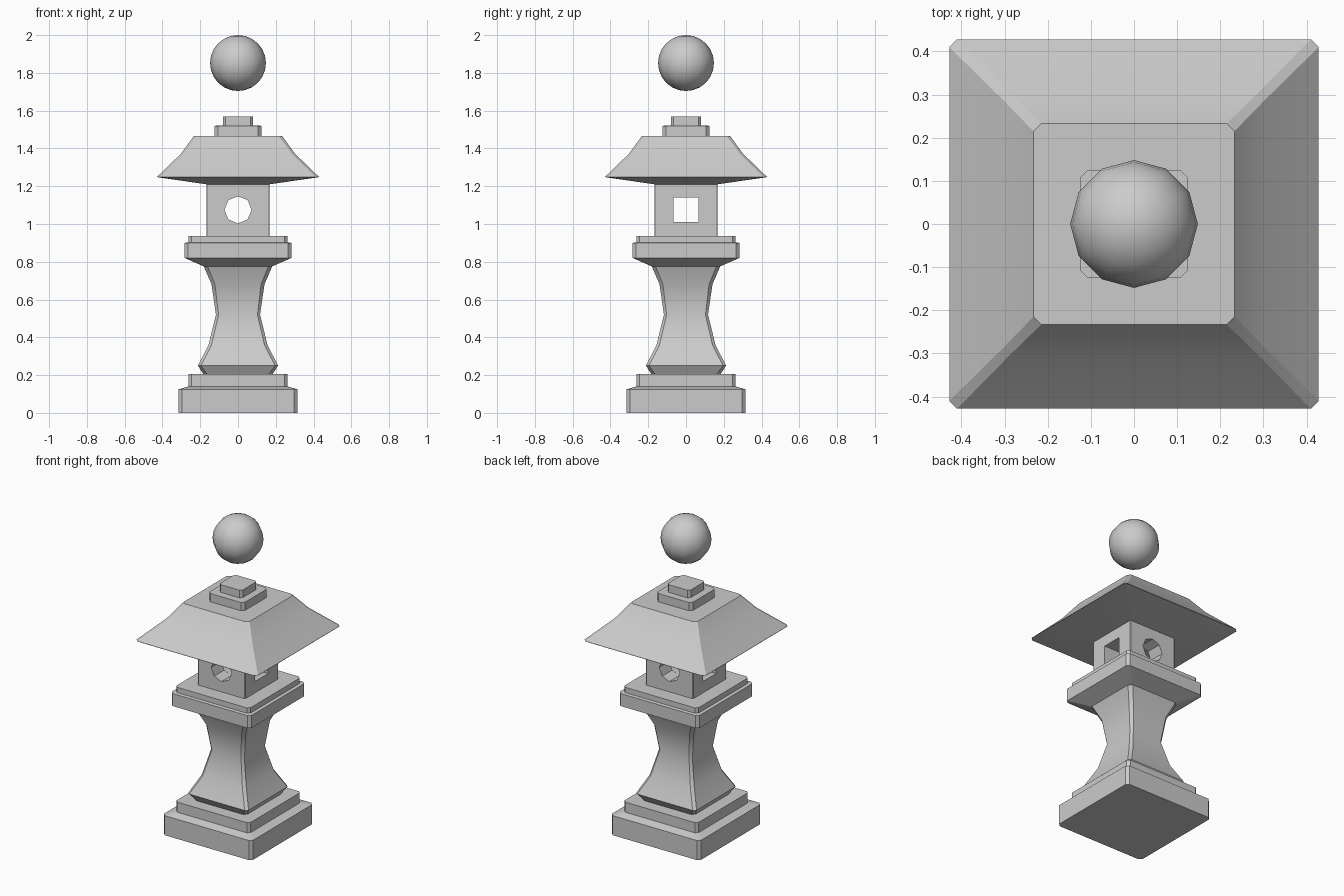
import bpy, bmesh, math

if "Cube" in bpy.data.objects:
    bpy.data.objects.remove(bpy.data.objects["Cube"])


def loft(name, rings, smooth=None):
    """Closed solid from chamfered square rings: (z, half width, corner cut)."""
    bm = bmesh.new()
    loops = []
    for z, h, c in rings:
        k = h - c
        pts = [(k, -h), (h, -k), (h, k), (k, h), (-k, h), (-h, k), (-h, -k), (-k, -h)]
        loops.append([bm.verts.new((x, y, z)) for x, y in pts])
    for a, b in zip(loops, loops[1:]):
        for i in range(8):
            j = (i + 1) % 8
            bm.faces.new((a[i], a[j], b[j], b[i]))
    bm.faces.new(loops[0][::-1])
    bm.faces.new(loops[-1])
    me = bpy.data.meshes.new(name)
    bm.to_mesh(me)
    bm.free()
    ob = bpy.data.objects.new(name, me)
    bpy.context.collection.objects.link(ob)
    if smooth:
        shade(ob, smooth)
    return ob


def shade(ob, angle):
    bpy.ops.object.select_all(action='DESELECT')
    ob.select_set(True)
    bpy.context.view_layer.objects.active = ob
    bpy.ops.object.shade_smooth_by_angle(angle=math.radians(angle))


def cut(target, cutter):
    cutter.hide_render = True
    mod = target.modifiers.new(cutter.name, 'BOOLEAN')
    mod.operation = 'DIFFERENCE'
    mod.solver = 'EXACT'
    mod.object = cutter
    bpy.context.view_layer.objects.active = target
    bpy.ops.object.modifier_apply(modifier=mod.name)
    bpy.data.objects.remove(cutter)


# Stepped base
loft("base", [(0, .315, .018), (.125, .315, .018), (.14, .262, .016), (.205, .262, .016)])

# Waisted column
loft("column", [(.2, .18, .02), (.25, .212, .016), (.36, .156, .016), (.52, .117, .014),
                (.68, .14, .018), (.78, .183, .02)], 35)

# Platform under the light box
loft("platform", [(.775, .18, .015), (.82, .282, .017), (.90, .282, .017),
                  (.903, .262, .016), (.937, .262, .016)])

# Light box with a round opening front to back and a square one side to side
box = loft("light_box", [(.93, .167, .004), (1.215, .167, .004)])
bpy.ops.mesh.primitive_cylinder_add(vertices=8, radius=.072, depth=1, location=(0, 0, 1.075),
                                    rotation=(math.pi / 2, 0, 0))
round_cutter = bpy.context.object
round_cutter.name = "round_cutter"
cut(box, round_cutter)
bpy.ops.mesh.primitive_cube_add(size=1, location=(0, 0, 1.075))
square_cutter = bpy.context.object
square_cutter.name = "square_cutter"
square_cutter.scale = (1, .13, .13)
bpy.context.view_layer.update()
cut(box, square_cutter)

# Flared roof
loft("roof", [(1.21, .167, .006), (1.248, .428, .018), (1.25, .428, .018),
              (1.372, .302, .016), (1.467, .233, .018)], 25)

# Two-step cap
loft("cap", [(1.46, .125, .018), (1.52, .125, .018), (1.521, .08, .014), (1.57, .08, .014)])

# Ball finial floating above the cap
bpy.ops.mesh.primitive_uv_sphere_add(segments=12, ring_count=12, radius=.148, location=(0, 0, 1.852))
finial = bpy.context.object
finial.name = "finial_ball"
shade(finial, 60)
